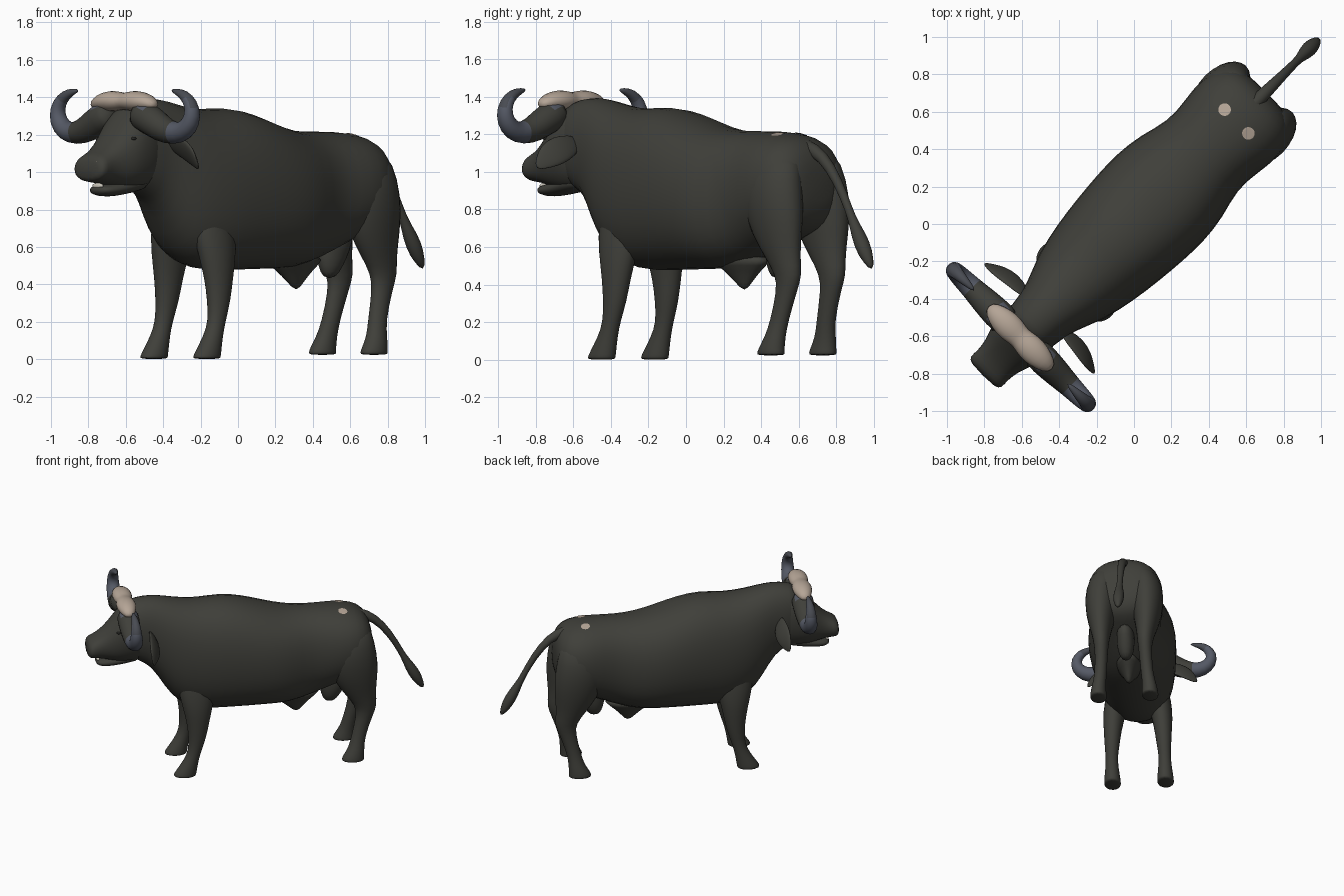
import bpy, bmesh, math
from mathutils import Matrix, Vector

cube = bpy.data.objects.get("Cube")
if cube:
    bpy.data.objects.remove(cube, do_unlink=True)

# The animal is modelled facing -y, then turned to stand diagonally
TURN = Matrix.Rotation(math.radians(-45), 4, 'Z')
X, Y, Z = Vector((1, 0, 0)), Vector((0, 1, 0)), Vector((0, 0, 1))


def material(name, rgb):
    mat = bpy.data.materials.new(name)
    mat.use_nodes = True
    mat.diffuse_color = (*rgb, 1)
    bsdf = next(n for n in mat.node_tree.nodes if n.type == 'BSDF_PRINCIPLED')
    bsdf.inputs["Base Color"].default_value = (*rgb, 1)
    bsdf.inputs["Roughness"].default_value = 0.8
    return mat


HIDE = material("dark hide", (0.05, 0.05, 0.042))
SLATE = material("slate horn", (0.09, 0.1, 0.13))
TIP = material("dark horn tip", (0.066, 0.071, 0.085))
BONE = material("pale bone", (0.46, 0.375, 0.305))
TOOTH = material("tooth ivory", (0.6, 0.57, 0.5))
DARK = material("eye black", (0.025, 0.025, 0.022))


def finish(name, bm, mats, rule=None, levels=1):
    """Turn a bmesh into a smooth, subdivided object."""
    bmesh.ops.recalc_face_normals(bm, faces=bm.faces)
    for face in bm.faces:
        face.smooth = True
        if rule:
            face.material_index = rule(face.calc_center_median())
    bm.transform(TURN)
    mesh = bpy.data.meshes.new(name)
    bm.to_mesh(mesh)
    bm.free()
    for mat in mats:
        mesh.materials.append(mat)
    obj = bpy.data.objects.new(name, mesh)
    bpy.context.collection.objects.link(obj)
    if levels:
        obj.modifiers.new("smooth", 'SUBSURF').levels = levels
        obj.modifiers["smooth"].render_levels = levels
    return obj


def ring(centre, u, v, count=16, power=1.0):
    """Closed oval; a power below one makes it boxier."""
    points = []
    for i in range(count):
        a = math.tau * i / count
        c, s = math.cos(a), math.sin(a)
        points.append(centre + u * math.copysign(abs(c) ** power, c)
                      + v * math.copysign(abs(s) ** power, s))
    return points


def loft(name, rings, mats=(HIDE,), rule=None):
    """Skin a series of rings and cap both ends."""
    bm = bmesh.new()
    loops = [[bm.verts.new(p) for p in r] for r in rings]
    for a, b in zip(loops, loops[1:]):
        for i in range(len(a)):
            j = (i + 1) % len(a)
            bm.faces.new((a[i], a[j], b[j], b[i]))
    bm.faces.new(loops[0])
    bm.faces.new(loops[-1])
    return finish(name, bm, mats, rule)


def barrel(name, sections, power=0.9):
    """Sections along the spine: y, top, bottom, half width."""
    return loft(name, [ring(Vector((0, y, (t + b) / 2)), X * w * 1.02, Z * (t - b) / 2 * 1.01,
                            power=power) for y, t, b, w in sections])


def column(name, sections, side=1):
    """Sections up a limb: z, x, y, half depth, half width."""
    return loft(name, [ring(Vector((x * side, y, z)), X * w, Y * d, 12)
                       for z, x, y, d, w in sections])


def tube(name, path, radii, axis, flat=1.0, mats=(HIDE,), rule=None):
    """Tapered tube along a path; flat scales it along the given axis."""
    path = [Vector(p) for p in path]
    rings = []
    for i, p in enumerate(path):
        along = path[min(i + 1, len(path) - 1)] - path[max(i - 1, 0)]
        across = along.cross(axis).normalized()
        rings.append(ring(p, axis * radii[i] * flat, across * radii[i], 10))
    return loft(name, rings, mats, rule)


def blob(name, centre, size, mat):
    bm = bmesh.new()
    place = Matrix.Translation(centre) @ Matrix.Diagonal((*size, 1))
    bmesh.ops.create_uvsphere(bm, u_segments=16, v_segments=10, radius=1, matrix=place)
    return finish(name, bm, (mat,), levels=0)


def horn_colour(c):
    """Hide-dark root, slate curve, darker tip."""
    if abs(c.x) < .35 and c.z < 1.36:
        return 0
    return 2 if c.z > 1.38 else 1


# Trunk and neck
body = barrel("body", [
    (-.86, 1.37, .95, .14), (-.76, 1.39, .89, .158), (-.66, 1.4, .84, .17),
    (-.56, 1.385, .66, .21), (-.46, 1.36, .53, .25), (-.3, 1.335, .47, .287),
    (-.12, 1.355, .472, .31), (.05, 1.32, .475, .325), (.2, 1.27, .48, .33),
    (.36, 1.225, .48, .312), (.52, 1.22, .52, .258), (.66, 1.22, .58, .275),
    (.8, 1.215, .64, .295), (.92, 1.185, .68, .262), (.98, 1.11, .75, .2), (1, 1.0, .85, .1)], .86)

# Skull with muzzle, and the lower jaw
barrel("head", [
    (-.64, 1.35, .94, .13), (-.76, 1.38, .9, .16), (-.86, 1.36, .895, .165),
    (-.93, 1.26, .905, .15), (-1, 1.175, .925, .122), (-1.07, 1.115, .943, .112),
    (-1.12, 1.095, .945, .12), (-1.145, 1.06, .965, .095)], .85)
barrel("lower_jaw", [
    (-.72, 1, .91, .1), (-.85, .98, .885, .1), (-.95, .95, .87, .088),
    (-1.03, .934, .868, .08), (-1.08, .924, .885, .055)])
blob("lower_teeth", (0, -1.06, .926), (.04, .014, .016), TOOTH)

# Tail with its tuft
tube("tail", [(0, .84, 1.14), (0, .97, 1.125), (0, 1.09, 1.025), (0, 1.19, .87), (0, 1.25, .75),
              (0, 1.3, .66), (0, 1.35, .57), (0, 1.4, .48)],
     [.05, .038, .03, .024, .022, .042, .046, .012], X)

# Underside
column("sheath", [(.56, 0, .42, .24, .12), (.5, 0, .42, .17, .085), (.45, 0, .43, .095, .05),
                  (.37, 0, .44, .014, .014)])
column("scrotum", [(.68, 0, .74, .14, .07), (.58, 0, .72, .11, .07), (.5, 0, .7, .08, .065),
                   (.43, 0, .69, .035, .03)])

# Bone cap across the forehead, dipping in the middle
cap = [(.24, 1.355, .02), (.18, 1.375, .047), (.1, 1.38, .06), (.04, 1.38, .054)]
cap = [(-x, z, r) for x, z, r in cap] + [(0, 1.378, .046)] + cap[::-1]
tube("horn_boss", [(x, -.86, z) for x, z, r in cap], [r for x, z, r in cap], Y, 1.35, (BONE,))

for side, label in ((1, "left"), (-1, "right")):
    # Limbs
    column(label + "_front_leg", [
        (.95, .1, -.33, .12, .08), (.74, .15, -.34, .16, .09), (.56, .178, -.335, .12, .09),
        (.43, .19, -.335, .088, .07), (.31, .195, -.34, .07, .06), (.2, .2, -.36, .05, .046),
        (.12, .2, -.39, .058, .052), (.04, .2, -.425, .082, .064), (.012, .2, -.436, .088, .066),
        (0, .2, -.436, .086, .064)], side)
    column(label + "_hind_leg", [
        (1.12, .13, .84, .13, .1), (.96, .17, .825, .185, .13), (.8, .175, .835, .2, .125),
        (.66, .175, .86, .165, .1), (.55, .17, .895, .118, .075), (.45, .165, .94, .085, .06),
        (.37, .165, .925, .064, .05), (.2, .175, .875, .053, .047), (.12, .19, .86, .062, .054),
        (.06, .195, .838, .082, .063), (.035, .195, .834, .088, .065),
        (.022, .195, .834, .086, .063)], side)

    # Horn
    arc = [(.08, 1.32), (.18, 1.29), (.28, 1.23), (.37, 1.205), (.45, 1.218), (.505, 1.27),
           (.513, 1.34), (.475, 1.395), (.42, 1.425), (.35, 1.438)]
    tube(label + "_horn", [(x * side, -.855, z) for x, z in arc],
         [.088, .088, .078, .065, .059, .052, .044, .035, .025, .008], Y,
         mats=(HIDE, SLATE, TIP), rule=horn_colour)

    # Ear, eye and nostril
    tube(label + "_ear", [(.13 * side, -.68, 1.165), (.22 * side, -.67, 1.14),
                          (.31 * side, -.68, 1.105), (.37 * side, -.695, 1.065),
                          (.415 * side, -.71, 1.02)],
         [.035, .075, .085, .06, .015], Vector((.2 * side, .85, .48)), flat=.25)
    blob(label + "_eye", (.138 * side, -.925, 1.18), (.011, .016, .009), DARK)
    blob(label + "_nostril", (.062 * side, -1.125, 1.05), (.014, .012, .012), BONE)

    # Pale patch lying on the rump
    bm = bmesh.new()
    bmesh.ops.create_circle(bm, cap_ends=True, cap_tris=True, segments=10, radius=.036,
                            matrix=Matrix.Translation((.09 * side, .775, 1.4)))
    patch = finish(label + "_rump_patch", bm, (BONE,), levels=2)
    wrap = patch.modifiers.new("wrap", 'SHRINKWRAP')
    wrap.target = body
    wrap.wrap_method = 'PROJECT'
    wrap.use_project_z = True
    wrap.use_negative_direction = True
    wrap.use_positive_direction = False
    wrap.offset = .004
